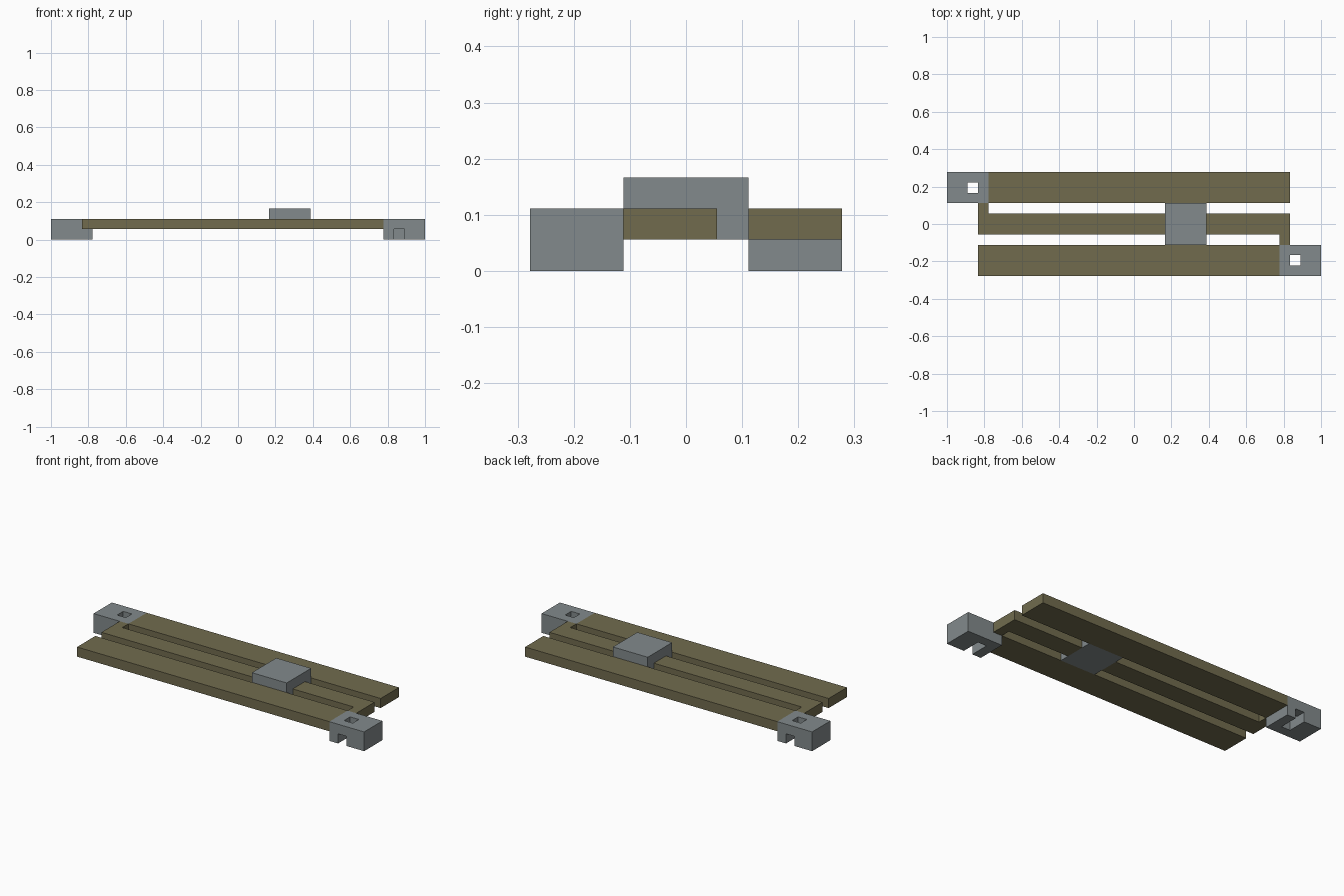
import bpy, bmesh

if "Cube" in bpy.data.objects:
    bpy.data.objects.remove(bpy.data.objects["Cube"])

U = 1 / 18  # modelling unit: the part sits on a regular grid


def material(name, rgb):
    m = bpy.data.materials.new(name)
    m.diffuse_color = (*rgb, 1)
    m.use_nodes = True
    m.node_tree.nodes["Principled BSDF"].inputs["Base Color"].default_value = m.diffuse_color
    return m


OLIVE = material("olive_brown", (0.165, 0.148, 0.076))
GREY = material("blue_grey", (0.225, 0.255, 0.262))


def solid(name, mat, xs, ys, zs, filled=lambda x, y, z: True, s=1):
    """Watertight solid from grid cells; filled() gets the cell's low corner.
    s=-1 turns the result half way round the z axis."""
    axes = (xs, ys, zs)
    cells = {(i, j, k)
             for i in range(len(xs) - 1)
             for j in range(len(ys) - 1)
             for k in range(len(zs) - 1)
             if filled(xs[i], ys[j], zs[k])}
    bm = bmesh.new()
    for c in cells:
        for a in range(3):
            for side in (0, 1):
                n = list(c)
                n[a] += 2 * side - 1
                if tuple(n) in cells:
                    continue
                b, d = (a + 1) % 3, (a + 2) % 3
                verts = []
                for p, q in ((0, 0), (1, 0), (1, 1), (0, 1)):
                    g = list(c)
                    g[a] += side
                    g[b] += p
                    g[d] += q
                    x, y, z = (axes[t][g[t]] * U for t in range(3))
                    verts.append(bm.verts.new((s * x, s * y, z)))
                bm.faces.new(verts if side else verts[::-1])
    bmesh.ops.remove_doubles(bm, verts=bm.verts, dist=1e-5)
    mesh = bpy.data.meshes.new(name)
    bm.to_mesh(mesh)
    bm.free()
    mesh.materials.append(mat)
    ob = bpy.data.objects.new(name, mesh)
    bpy.context.collection.objects.link(ob)
    return ob


def drilled(x, y, z):
    """End block: vertical square hole, with a slot below out to the side."""
    return not (x == 15 and (y == -4 or (y == -5 and z == 0)))


# Outer rails and end blocks, repeated by a half turn
for side, s in (("front", 1), ("back", -1)):
    solid(side + "_rail", OLIVE, (-15, 14), (-5, -2), (1, 2), s=s)
    solid(side + "_end_block", GREY, (14, 15, 16, 18), (-5, -4, -3, -2),
          (0, 1, 2), drilled, s)

    # Half of the middle rail, with the tab that joins it to the end block
    inner = 7 if s == 1 else -3
    solid(side + "_middle_rail", OLIVE, (inner, 14, 15), (-2, -1, 1), (1, 2),
          lambda x, y, z: y == -1 or x == 14, s)

# Slider bridging the middle rail and filling both gaps
solid("slider", GREY, (3, 7), (-2, 2), (1, 3))
